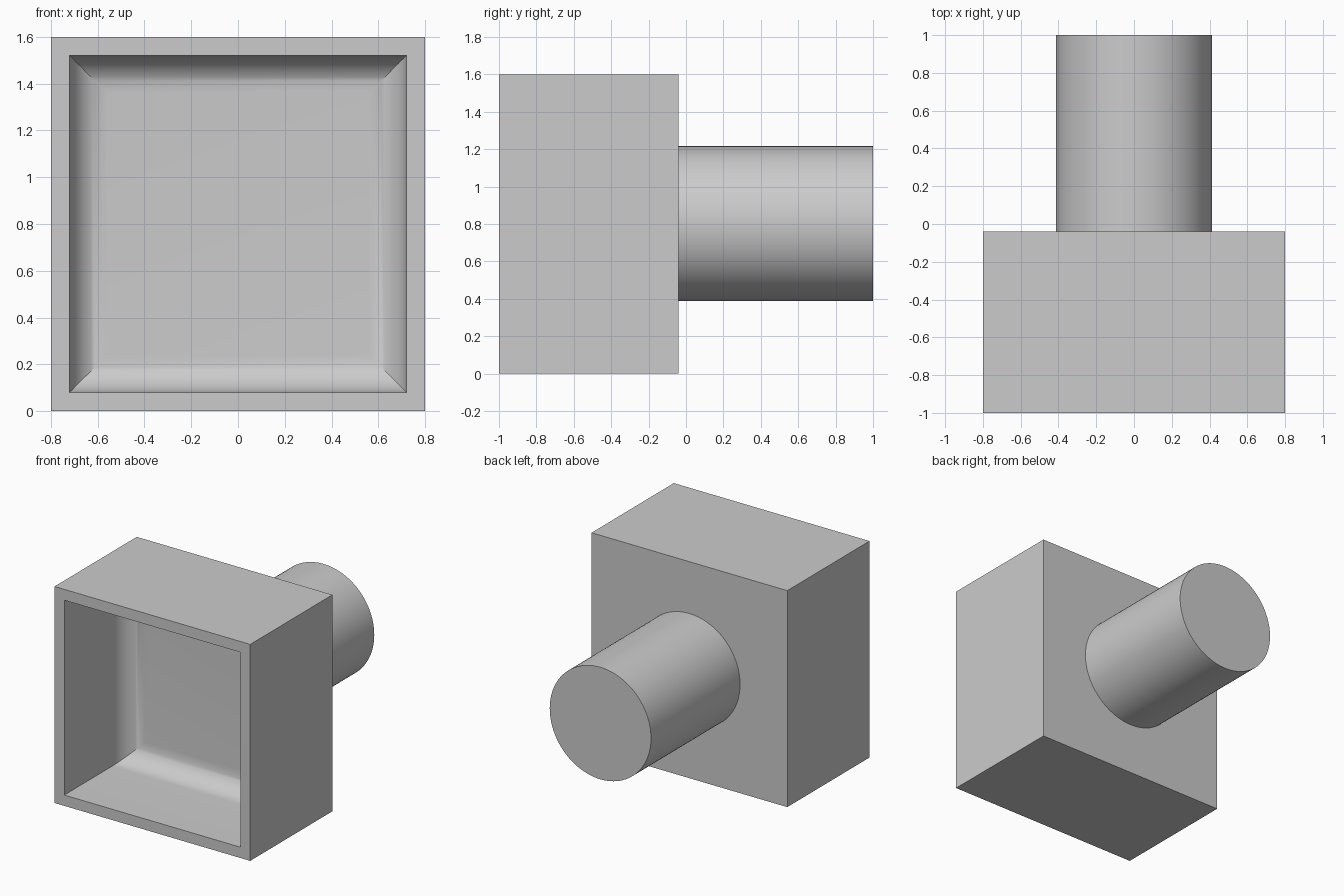
import bpy, bmesh, math
from mathutils import Matrix

old = bpy.data.objects.get("Cube")
if old:
    bpy.data.objects.remove(old, do_unlink=True)

# Single plain grey material
grey = bpy.data.materials.new("light_grey")
grey.use_nodes = True
colour = (0.6, 0.6, 0.6, 1)
grey.diffuse_color = colour
grey.node_tree.nodes["Principled BSDF"].inputs["Base Color"].default_value = colour

HALF = 0.8            # half width of the housing
FRONT, BACK = -1.0, -0.04
RIM = 0.08            # wall thickness at the opening
DEPTH = 0.715         # depth of the recess
FILLET = 0.16         # rounding between recess walls and floor
STEPS = 14


def finish(bm, name):
    bmesh.ops.recalc_face_normals(bm, faces=bm.faces)
    mesh = bpy.data.meshes.new(name)
    bm.to_mesh(mesh)
    bm.free()
    mesh.materials.append(grey)
    obj = bpy.data.objects.new(name, mesh)
    bpy.context.collection.objects.link(obj)
    bpy.ops.object.select_all(action='DESELECT')
    obj.select_set(True)
    bpy.context.view_layer.objects.active = obj
    bpy.ops.object.shade_smooth_by_angle(angle=math.radians(30))
    return obj


# Housing: square rings lofted from the back, round the rim and into the recess
inner = HALF - RIM
floor = FRONT + DEPTH
profile = [(HALF, BACK), (HALF, FRONT), (inner, FRONT)]
for i in range(STEPS + 1):
    a = math.pi / 2 * i / STEPS
    profile.append((inner - FILLET * (1 - math.cos(a)),
                    floor - FILLET * (1 - math.sin(a))))

bm = bmesh.new()
corners = [(-1, -1), (1, -1), (1, 1), (-1, 1)]
rings = [[bm.verts.new((sx * h, y, HALF + sz * h)) for sx, sz in corners]
         for h, y in profile]
for a, b in zip(rings, rings[1:]):
    for i in range(4):
        j = (i + 1) % 4
        bm.faces.new((a[i], a[j], b[j], b[i]))
bm.faces.new(rings[0])
bm.faces.new(rings[-1])
finish(bm, "housing")

# Round spigot on the back
start, end = BACK - 0.02, 1.0
bm = bmesh.new()
bmesh.ops.create_cone(
    bm, cap_ends=True, segments=96, radius1=0.414, radius2=0.414,
    depth=end - start,
    matrix=Matrix.Translation((0, (start + end) / 2, HALF + 0.003))
    @ Matrix.Rotation(math.pi / 2, 4, 'X'))
finish(bm, "round_spigot")
